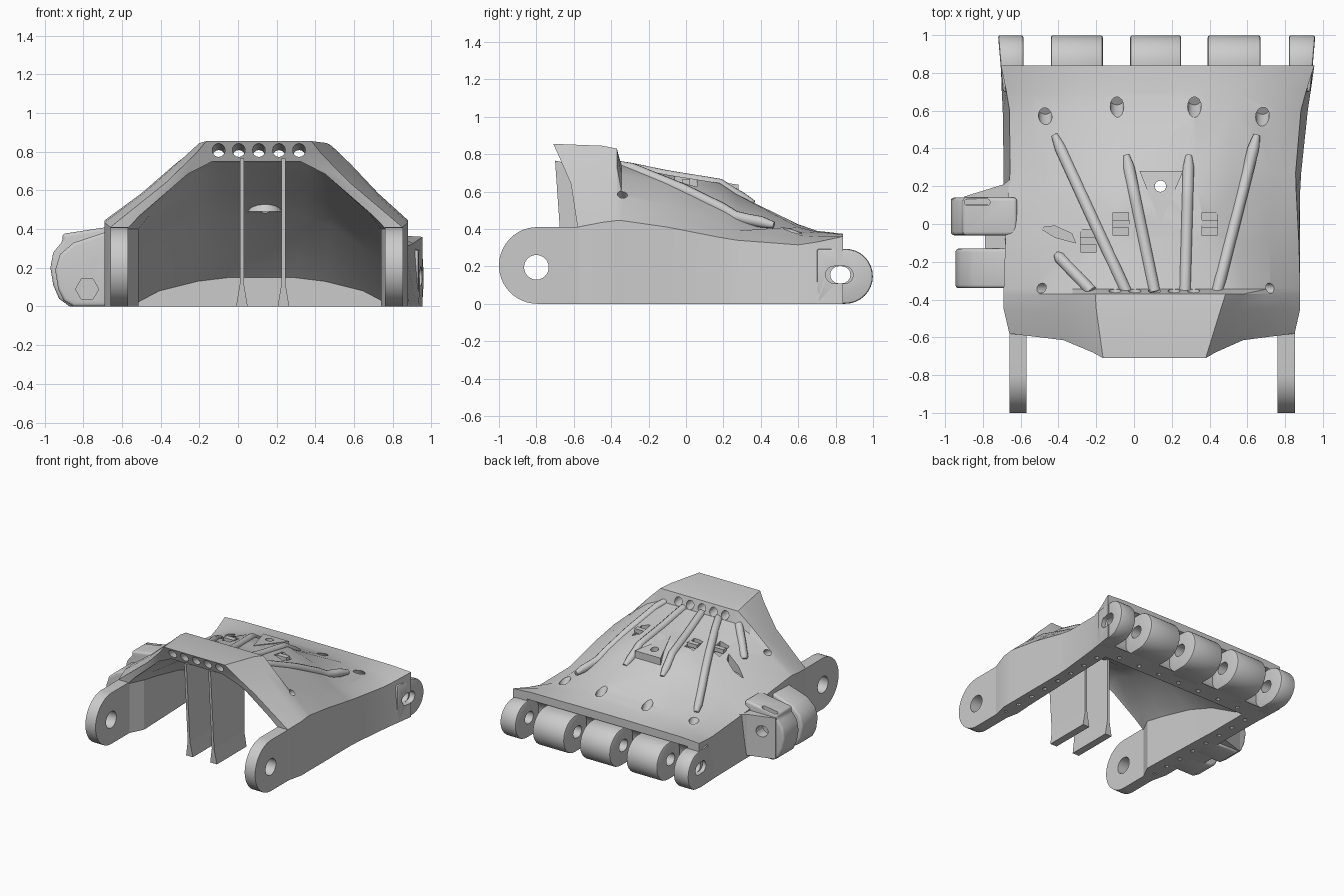
import bpy, bmesh, math
from mathutils import Vector

if "Cube" in bpy.data.objects:
    bpy.data.objects.remove(bpy.data.objects["Cube"])

grey = bpy.data.materials.new("plain_grey")
grey.diffuse_color = (0.6, 0.6, 0.6, 1)
grey.use_nodes = True
grey.node_tree.nodes["Principled BSDF"].inputs["Base Color"].default_value = grey.diffuse_color


def finish(name, bm):
    bmesh.ops.recalc_face_normals(bm, faces=bm.faces[:])
    me = bpy.data.meshes.new(name)
    bm.to_mesh(me)
    bm.free()
    me.materials.append(grey)
    ob = bpy.data.objects.new(name, me)
    bpy.context.collection.objects.link(ob)
    return ob


def select(ob):
    bpy.ops.object.select_all(action='DESELECT')
    ob.select_set(True)
    bpy.context.view_layer.objects.active = ob


def smooth(ob, deg=30):
    select(ob)
    bpy.ops.object.shade_smooth_by_angle(angle=math.radians(deg))


def apply_mod(ob, mod):
    select(ob)
    bpy.ops.object.modifier_apply(modifier=mod.name)


def bevel(ob, w, segs=2):
    m = ob.modifiers.new("bevel", 'BEVEL')
    m.width, m.segments, m.limit_method = w, segs, 'ANGLE'
    m.angle_limit = math.radians(40)
    apply_mod(ob, m)


def cut(ob, cutter, keep=False):
    m = ob.modifiers.new("cut", 'BOOLEAN')
    m.operation, m.solver, m.object = 'DIFFERENCE', 'EXACT', cutter
    cutter.hide_render = True
    apply_mod(ob, m)
    if not keep:
        bpy.data.objects.remove(cutter)


def add_prism(bm, prof, axis, a, b):
    """Extrude a 2D profile along an axis from a to b."""
    def put(p, t):
        return {'x': (t, p[0], p[1]), 'y': (p[0], t, p[1]), 'z': (p[0], p[1], t)}[axis]
    lo = [bm.verts.new(put(p, a)) for p in prof]
    hi = [bm.verts.new(put(p, b)) for p in prof]
    bm.faces.new(lo)
    bm.faces.new(hi[::-1])
    for i in range(len(prof)):
        j = (i + 1) % len(prof)
        bm.faces.new((lo[j], lo[i], hi[i], hi[j]))


def prisms(name, items):
    bm = bmesh.new()
    for it in items:
        add_prism(bm, *it)
    return finish(name, bm)


def circle(cx, cy, r, n=24, a0=0.0, a1=2 * math.pi, closed=True):
    k = n if closed else n - 1
    return [(cx + r * math.cos(a0 + (a1 - a0) * i / k),
             cy + r * math.sin(a0 + (a1 - a0) * i / k)) for i in range(n)]


def stadium(cx, cy, half, r):
    h = math.pi / 2
    return (circle(cx + half, cy, r, 9, -h, h, False)
            + circle(cx - half, cy, r, 9, h, 3 * h, False))


def rect(x0, y0, x1, y1):
    return [(x0, y0), (x1, y0), (x1, y1), (x0, y1)]


def drills(name, items, seg=16):
    """Round rods: (centre, direction, radius, length)."""
    bm = bmesh.new()
    for loc, d, r, length in items:
        rot = Vector(d).to_track_quat('Z', 'Y').to_matrix().to_4x4()
        rot.translation = Vector(loc)
        bmesh.ops.create_cone(bm, cap_ends=True, segments=seg, radius1=r,
                              radius2=r, depth=length, matrix=rot)
    return finish(name, bm)


def loft(name, rows, floor):
    """Loft arch sections; each row: y, xl, xr, crown shift, levels of (fraction, z)."""
    bm = bmesh.new()
    rings = []
    for ys, xl, xr, s, lv in rows:
        lv = [(1, floor)] + lv
        if not isinstance(ys, list):
            ys = [ys] * len(lv)
        c, h = (xl + xr) / 2, (xr - xl) / 2
        left, right = [[bm.verts.new((c + (1 - f) * s + k * f * h, y, z))
                        for (f, z), y in zip(lv, ys)] for k in (-1, 1)]
        rings.append(left + right[::-1])
    n = len(rings[0])
    for a, b in zip(rings, rings[1:]):
        for i in range(n):
            j = (i + 1) % n
            bm.faces.new((a[i], a[j], b[j], b[i]))
    for r in (rings[0], rings[-1]):
        for i in range(n // 2 - 1):
            bm.faces.new((r[i], r[i + 1], r[n - 2 - i], r[n - 1 - i]))
    return finish(name, bm)


# Palm shell: outer arch, minus the hollow
shell = loft("palm_shell", [
    ([-.58, -.58, -.615, -.68, -.71], -.66, .85, .02, [(1, .41), (.63, .64), (.43, .79), (.36, .855)]),
    (-.45, -.69, .88, .06, [(1, .435), (.74, .60), (.53, .76), (.42, .845)]),
    (-.37, -.69, .88, .08, [(1, .445), (.78, .585), (.58, .735), (.44, .83)]),
    (-.345, -.69, .88, .08, [(1, .445), (.78, .58), (.58, .69), (.43, .74)]),
    (-.1, -.69, .88, .08, [(.99, .41), (.77, .53), (.5, .645), (.3, .69)]),
    (.18, -.69, .88, .06, [(.97, .355), (.78, .43), (.5, .56), (.25, .645)]),
    (.27, -.69, .885, .05, [(.96, .34), (.8, .39), (.5, .515), (.25, .585)]),
    (.6, -.695, .92, 0, [(.955, .315), (.8, .365), (.5, .41), (.25, .425)]),
    (.7, -.70, .935, 0, [(.97, .33), (.8, .36), (.5, .385), (.25, .39)]),
    (.84, -.705, .955, 0, [(1, .36), (.8, .37), (.5, .372), (.25, .374)]),
], 0)
bpy.context.view_layer.update()


def top(x, y):
    hit, loc, _, _ = shell.ray_cast(Vector((x, y, 3)), Vector((0, 0, -1)))
    return loc.z if hit else .4


# Tendon channels follow the surface from the bridge to the knuckles
paths = [(-.04, -.36, -.42, .47), (.11, -.36, -.04, .36), (.27, -.36, .29, .36),
         (.44, -.36, .65, .47), (-.22, -.36, -.41, -.16)]
lines = [[(x0 + (x1 - x0) * i / 12, y0 + (y1 - y0) * i / 12) for i in range(13)]
         for x0, y0, x1, y1 in paths]
lines = [[(x, y, min(top(x, y), .74) - .006) for x, y in ln] for ln in lines]
tri = [(.03, .28), (.26, .28), (.14, 0)]
tri_z = [top(x, y) for x, y in tri]
boss_z, strap_spots = top(.14, .2), [(-.07, 0), (.40, 0), (-.24, -.09)]
strap_z = [top(x, y) for x, y in strap_spots]
knuckles = [(x, y, top(x, y)) for x, y in [(-.47, .57), (-.09, .62), (.32, .62), (.68, .57)]]
side_pins = [(x, -.34, top(x, -.34)) for x in (-.49, .72)]

hollow = loft("hollow_cutter", [
    (-1.1, -.575, .765, 0, [(1, .40), (.90, .47), (.53, .685), (.34, .75)]),
    (-.58, -.575, .765, 0, [(1, .40), (.90, .47), (.53, .685), (.34, .75)]),
    (-.46, -.515, .74, .02, [(1, .40), (.90, .48), (.56, .68), (.36, .74)]),
    (-.3, -.52, .75, .03, [(1, .37), (.88, .45), (.56, .60), (.36, .65)]),
    (.0, -.53, .76, .03, [(1, .30), (.88, .37), (.55, .525), (.34, .585)]),
    (.25, -.54, .77, .02, [(1, .21), (.86, .28), (.54, .42), (.32, .475)]),
    (.6, -.54, .78, 0, [(1, .01), (.8, .08), (.5, .13), (.25, .15)]),
], -.1)
cut(shell, hollow)

# Knuckle recess, tendon holes, knuckle holes, side pin holes
cut(shell, prisms("recess_cutter", [(circle(.86, .14, .17, 32), 'x', -.6, .83)]))
cut(shell, drills("tendon_cutter", [((-.1 + .104 * i, -.54, .793), (0, 1, -.1), .033, .44)
                                    for i in range(5)]))
cut(shell, drills("knuckle_cutter", [(k, (0, -.6, 1), .036, .16) for k in knuckles]
                  + [(p, (.8 if p[0] > 0 else -.8, 0, .6), .027, .2) for p in side_pins]
                  + [((.14, .2, .6), (0, 0, 1), .03, .5)]))

# Strap windows and thumb slot in the roof
cut(shell, prisms("window_cutter", [
    (rect(x - .04, y - .06, x + .04, y + .06), 'z', z - .04, z + .2)
    for (x, y), z in zip(strap_spots, strap_z)]
    + [([(-.5, -.02), (-.42, -.01), (-.33, -.05), (-.31, -.10), (-.42, -.07)], 'z', .5, .9)]))

# Small holes along the bottom rim
rim = [((x, -.5 + .15 * i, 0), (0, 0, 1), .017, .1) for x in (-.61, .82) for i in range(8)]
rim += [((-.45 + .19 * i, .655, 0), (0, 0, 1), .017, .1) for i in range(7)]
cut(shell, drills("rim_cutter", rim, 10))

# Knuckle hinge barrels on the back edge; the outer two lean outwards
hinge_prof = ([(.70, 0)] + circle(.852, .147, .147, 17, -math.pi / 2, math.pi / 2, False)
              + [(.70, .294)])
spans = [(-.72, -.585), (-.44, -.165), (-.02, .25), (.39, .67), (.82, .96)]
hinges = prisms("hinge_barrels", [(hinge_prof, 'x', a, b) for a, b in spans])
for v in hinges.data.vertices:
    if v.co.x > .9 or v.co.x < -.7:
        v.co.x -= math.copysign((1 - v.co.y) * .085, v.co.x)
bevel(hinges, .012)
for cutter in (prisms("pin_cutter", [(stadium(.825, .155, .008, .046), 'x', -1, 1.2)]),
               prisms("slot_cutter", [(stadium(.82, .155, .028, .046), 'x', .905, 1.1),
                                      (stadium(.82, .155, .028, .046), 'x', -.9, -.67)])):
    cut(shell, cutter, keep=True)
    cut(hinges, cutter)
smooth(shell, 25)
smooth(hinges)

# Wrist arms with pivot holes
arm_prof = (circle(-.795, .205, .205, 24, math.pi / 2, 1.5 * math.pi, False)
            + [(-.5, 0), (-.5, .41)])
arms = prisms("wrist_arms", [(arm_prof, 'x', -.66, -.57), (arm_prof, 'x', .76, .852)])
cut(arms, prisms("pivot_cutter", [(circle(-.8, .195, .066), 'x', -1, 1.2)]))
smooth(arms)

# Support fins under the bridge: flared feet, front edge leaning back
fin = [(-.01, .765), (-.01, .12), (-.03, 0), (.03, 0), (.01, .12), (.01, .765)]
fins = prisms("support_fins", [([(c + x, z) for x, z in fin], 'y', -.70, -.27)
                               for c in (.02, .235)])
for v in fins.data.vertices:
    if v.co.y < -.5:
        v.co.y += (.765 - v.co.z) * .07
    elif v.co.z > .7:
        v.co.z = .68

# Tendon channel ribs
cu = bpy.data.curves.new("tendon_ribs", 'CURVE')
cu.dimensions, cu.bevel_depth, cu.bevel_resolution, cu.use_fill_caps = '3D', .031, 3, True
for ln in lines:
    sp = cu.splines.new('POLY')
    sp.points.add(len(ln) - 1)
    for i, (p, co) in enumerate(zip(sp.points, ln)):
        p.co = (*co, 1)
        p.radius = .6 if i == len(ln) - 1 else 1
ribs = bpy.data.objects.new("tendon_ribs", cu)
bpy.context.collection.objects.link(ribs)
cu.materials.append(grey)
select(ribs)
bpy.ops.object.convert(target='MESH')
smooth(bpy.context.view_layer.objects.active, 40)

# Strap bars across the windows
prisms("strap_bars", [(rect(x - .045, y - .018, x + .045, y + .022), 'z', z - .025, z + .008)
                      for (x, y), z in zip(strap_spots, strap_z)])

# Triangular screw boss sunk in the roof, and its cone below
boss = prisms("screw_boss", [(tri, 'z', 0, 1)])
for v in boss.data.vertices:
    i = min(range(3), key=lambda k: math.hypot(v.co.x - tri[k][0], v.co.y - tri[k][1]))
    v.co.z = tri_z[i] - .03 if v.co.z < .5 else max(tri_z[i] + .004, boss_z + .005)
bm = bmesh.new()
bmesh.ops.create_cone(bm, cap_ends=True, segments=24, radius1=.09, radius2=.04, depth=.09)
bmesh.ops.translate(bm, verts=bm.verts[:], vec=(.14, .2, .535))
under = finish("screw_cone", bm)
for ob in (boss, under):
    cut(ob, drills("screw_cutter", [((.14, .2, .6), (0, 0, 1), .03, .6)]))
smooth(under)

# Thumb hinge: two rounded lobes, a web and fairing to the shell, pin recesses
lobe = [(-.62, .42), (-.68, .41), (-.91, .375), (-.905, .34), (-.955, .28), (-.97, .20),
        (-.955, .11), (-.925, .04), (-.87, 0), (-.62, 0)]
front_lobe = [(-.62, .40), (-.70, .38), (-.85, .33), (-.92, .27), (-.945, .19),
              (-.93, .09), (-.90, .03), (-.85, 0), (-.62, 0)]
thumb = prisms("thumb_hinge", [(lobe, 'y', -.06, .14), (front_lobe, 'y', -.34, -.13)])
bevel(thumb, .035, 3)
web = prisms("thumb_web", [
    (rect(-.79, -.15, -.62, -.04), 'z', 0, .33),
    ([(-.64, .25), (-.69, .21), (-.90, .145), (-.90, .10), (-.64, .10)], 'z', .02, .35)])
cut(thumb, prisms("thumb_slot_cutter", [(stadium(-.83, .115, .05, .018), 'z', .3, .6)]))
cut(thumb, prisms("thumb_nut_cutter", [(circle(-.78, .09, .06, 6), 'y', -.5, -.24)]))
for ob in (web, thumb):
    cut(ob, drills("thumb_pin_cutter", [((-.80, .2, .23), (0, 1, 0), .045, .2)]))
smooth(thumb, 40)
